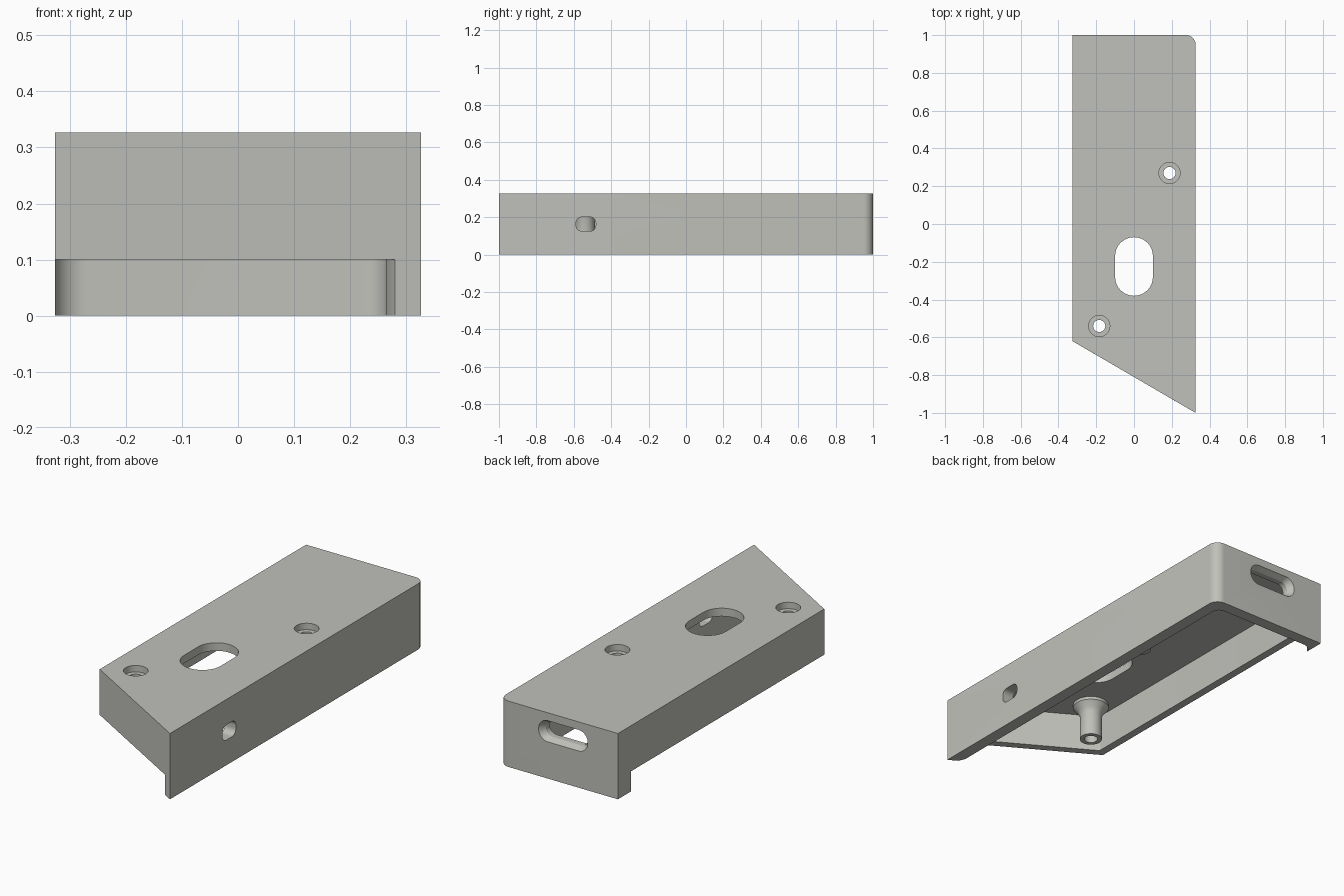
import bpy, bmesh, math
from mathutils import Vector, Matrix

cube = bpy.data.objects.get("Cube")
if cube:
    bpy.data.objects.remove(cube, do_unlink=True)

HALF, TOP, RIM = 0.326, 0.327, 0.1     # half width, height, rim height of short walls
CEIL = TOP - 0.04                      # underside of the top plate
SLOPE = -0.38 / (2 * HALF)             # slanted front edge

grey = bpy.data.materials.new("warm grey plastic")
grey.use_nodes = True
colour = (0.53, 0.53, 0.495, 1)
grey.diffuse_color = colour
grey.node_tree.nodes["Principled BSDF"].inputs["Base Color"].default_value = colour


def front_y(x):
    return -1 + SLOPE * (x - HALF)


def rounded(corners, steps=10):
    """Outline from (x, y, radius) corners, filleting each by its radius."""
    out = []
    n = len(corners)
    for i, (x, y, r) in enumerate(corners):
        p = Vector((x, y))
        if r == 0:
            out.append(p)
            continue
        a = (Vector(corners[i - 1][:2]) - p).normalized()
        b = (Vector(corners[(i + 1) % n][:2]) - p).normalized()
        half = a.angle(b) / 2
        centre = p + (a + b).normalized() * r / math.sin(half)
        start = p + a * r / math.tan(half) - centre
        end = p + b * r / math.tan(half) - centre
        turn = start.angle_signed(end)
        for k in range(steps + 1):
            out.append(centre + Matrix.Rotation(-turn * k / steps, 2) @ start)
    return out


def box_outline(w, h, r):
    return rounded([(-w / 2, -h / 2, r), (w / 2, -h / 2, r), (w / 2, h / 2, r), (-w / 2, h / 2, r)])


def make_object(name, bm):
    bmesh.ops.recalc_face_normals(bm, faces=bm.faces)
    mesh = bpy.data.meshes.new(name)
    bm.to_mesh(mesh)
    bm.free()
    mesh.materials.append(grey)
    obj = bpy.data.objects.new(name, mesh)
    bpy.context.collection.objects.link(obj)
    return obj


def loft(name, sections, matrix=Matrix()):
    """Closed solid through (outline, height) sections, placed by a matrix."""
    bm = bmesh.new()
    rings = [[bm.verts.new(matrix @ Vector((p[0], p[1], z))) for p in pts] for pts, z in sections]
    n = len(rings[0])
    for low, high in zip(rings, rings[1:]):
        for i in range(n):
            j = (i + 1) % n
            bm.faces.new((low[i], low[j], high[j], high[i]))
    bm.faces.new(rings[0])
    bm.faces.new(rings[-1])
    return make_object(name, bm)


def turned(name, profile, x, y, sides=40):
    """Round solid from (radius, height) pairs."""
    ring = [(math.cos(math.tau * k / sides), math.sin(math.tau * k / sides)) for k in range(sides)]
    return loft(name, [([(r * c, r * s) for c, s in ring], z) for r, z in profile],
                Matrix.Translation((x, y, 0)))


def combine(target, tool, operation):
    tool.hide_render = True
    mod = target.modifiers.new(operation.lower(), 'BOOLEAN')
    mod.operation, mod.object, mod.solver = operation, tool, 'EXACT'
    bpy.context.view_layer.objects.active = target
    bpy.ops.object.modifier_apply(modifier=mod.name)
    bpy.data.objects.remove(tool, do_unlink=True)


# Outer body with one rounded back corner
outline = rounded([(-HALF, front_y(-HALF), 0), (HALF, -1, 0), (HALF, 1, 0.05), (-HALF, 1, 0)])
shell = loft("housing_shell", [(outline, 0), (outline, TOP)])

# Main cavity under the top plate
left, right, back, wall = -HALF + 0.04, HALF - 0.061, 0.94, 0.046
cavity = rounded([(left, front_y(left) + wall, 0.015), (right, front_y(right) + wall, 0.015),
                  (right, back, 0.04), (left, back, 0.04)])
combine(shell, loft("cavity_cutter", [(cavity, -0.1), (cavity, CEIL)]), 'DIFFERENCE')

# Lower opening: leaves only the long side wall and the back wall full height
opening = rounded([(-HALF - 0.003, -1.3, 0), (right + 0.02, -1.3, 0), (right + 0.02, -0.985, 0),
                   (right, -0.94, 0), (right, back, 0.04), (-HALF - 0.003, back, 0.06)])
combine(shell, loft("opening_cutter", [(opening, -0.1), (opening, RIM)]), 'DIFFERENCE')

# Screw posts with flared bases, bored and counterbored
for x, y in ((0.188, 0.27), (-0.184, -0.54)):
    post = [(0.053, RIM), (0.053, 0.225), (0.062, 0.245), (0.085, CEIL - 0.015), (0.085, CEIL + 0.015)]
    combine(shell, turned("screw_post", post, x, y), 'UNION')
    bore = [(0.032, 0), (0.032, 0.295), (0.056, 0.295), (0.056, 0.4)]
    combine(shell, turned("bore_cutter", bore, x, y), 'DIFFERENCE')

# Oblong window through the top plate
window = box_outline(0.2, 0.31, 0.0995)
combine(shell, loft("window_cutter", [(window, 0.2), (window, 0.4)],
                    Matrix.Translation((0, -0.225, 0))), 'DIFFERENCE')

# Tapered cable port in the back wall
wide, narrow = box_outline(0.27, 0.105, 0.05), box_outline(0.23, 0.075, 0.036)
port_place = Matrix.Translation((-0.025, 1, 0.235)) @ Matrix.Rotation(math.radians(90), 4, 'X')
combine(shell, loft("port_cutter", [(wide, -0.05), (wide, 0), (narrow, 0.03), (narrow, 0.1)],
                    port_place), 'DIFFERENCE')

# Small rounded slot in the long side wall
slot = box_outline(0.075, 0.105, 0.03)
slot_place = Matrix.Translation((HALF, -0.535, 0.163)) @ Matrix.Rotation(math.radians(90), 4, 'Y')
combine(shell, loft("slot_cutter", [(slot, -0.1), (slot, 0.1)], slot_place), 'DIFFERENCE')

# Smooth the fillets, keep the edges sharp
bpy.ops.object.select_all(action='DESELECT')
shell.select_set(True)
bpy.context.view_layer.objects.active = shell
bpy.ops.object.shade_smooth_by_angle(angle=math.radians(25))
